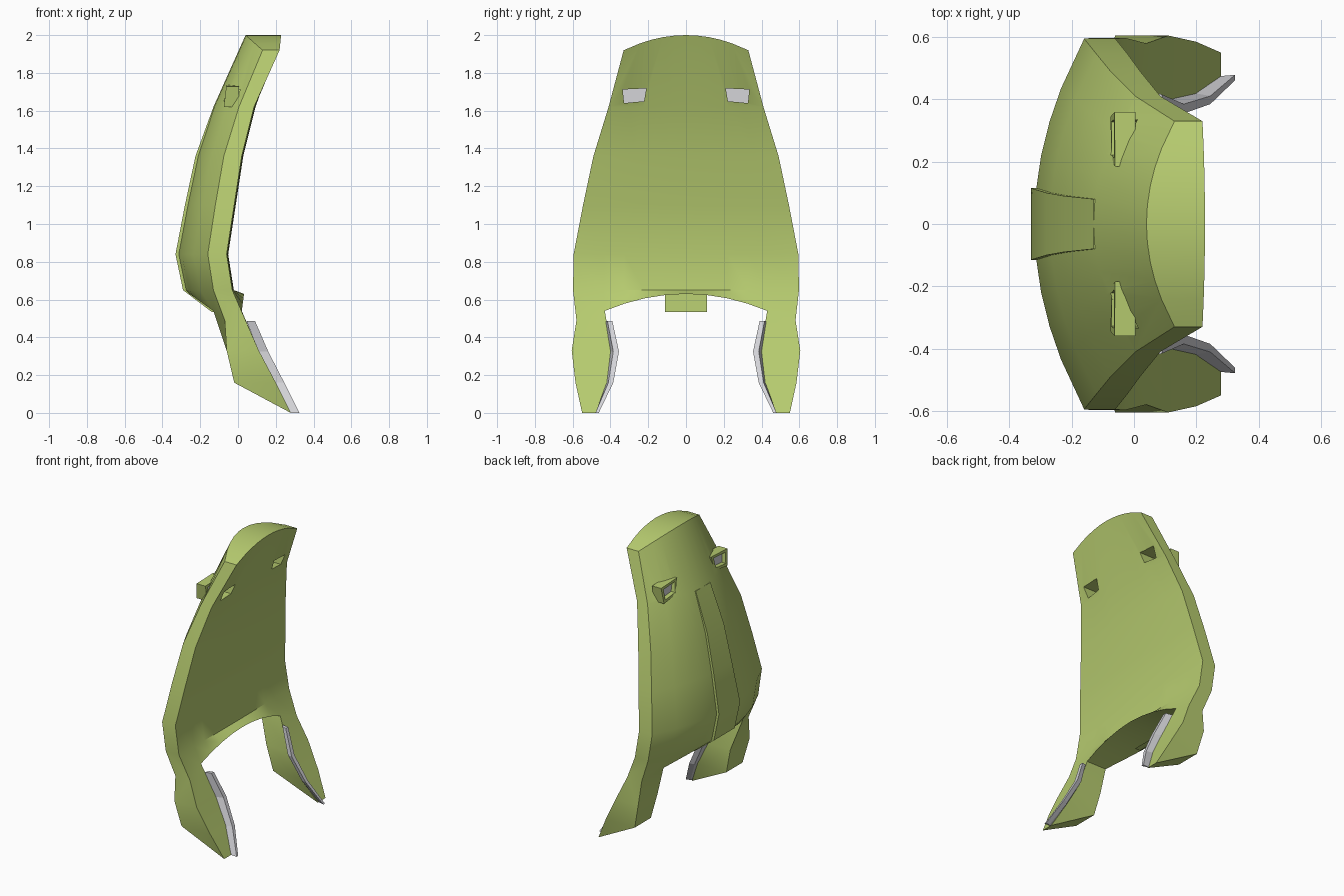
import bpy, bmesh, math

if "Cube" in bpy.data.objects:
    bpy.data.objects.remove(bpy.data.objects["Cube"])

def material(name, rgb):
    m = bpy.data.materials.new(name)
    m.diffuse_color = (*rgb, 1)
    m.use_nodes = True
    m.node_tree.nodes["Principled BSDF"].inputs["Base Color"].default_value = m.diffuse_color
    return m

green = material("olive_green", (0.47, 0.60, 0.16))
grey = material("light_grey", (0.66, 0.66, 0.69))

def make(name, bm, mat):
    bmesh.ops.recalc_face_normals(bm, faces=bm.faces)
    me = bpy.data.meshes.new(name)
    bm.to_mesh(me)
    bm.free()
    me.materials.append(mat)
    ob = bpy.data.objects.new(name, me)
    bpy.context.collection.objects.link(ob)
    return ob

def bridge(bm, a, b):
    n = len(a)
    for i in range(n):
        j = (i + 1) % n
        bm.faces.new((a[i], a[j], b[j], b[i]))

def loft(name, rings, mat, closed=False):
    """Skin a series of cross-sections; cap the ends, or join them as a tube."""
    bm = bmesh.new()
    vs = [[bm.verts.new(p) for p in r] for r in rings]
    for a, b in zip(vs, vs[1:]):
        bridge(bm, a, b)
    if closed:
        bridge(bm, vs[-1], vs[0])
    else:
        bm.faces.new(vs[0])
        bm.faces.new(vs[-1])
    return make(name, bm, mat)

def smooth(ob, deg=25):
    bpy.ops.object.select_all(action='DESELECT')
    ob.select_set(True)
    bpy.context.view_layer.objects.active = ob
    bpy.ops.object.shade_smooth_by_angle(angle=math.radians(deg))

# Shell levels: half width, outer centre x, outer rim x, inner x, rim z, centre z
LEVELS = [
    (0.33, 0.04, 0.13, 0.22, 1.92, 2.00),
    (0.41, -0.13, 0.005, 0.085, 1.62, 1.62),
    (0.49, -0.215, -0.075, 0.02, 1.36, 1.36),
    (0.545, -0.27, -0.12, -0.02, 1.10, 1.10),
    (0.595, -0.32, -0.16, -0.06, 0.84, 0.84),
    (0.598, -0.28, -0.13, -0.03, 0.65, 0.65),
]
HALF = [0.18, 0.37, 0.55, 0.73, 1.0]
US = [-u for u in reversed(HALF)] + [0] + HALF
LAST = len(US) - 1

# Shell with two legs
bm = bmesh.new()
outer, inner = [], []
for w, xc, xe, xi, ze, zc in LEVELS:
    ro, ri = [], []
    for u in US:
        k = 1 - u * u
        z = ze + (zc - ze) * k
        ro.append(bm.verts.new((xe + (xc - xe) * k, w * u, z)))
        ri.append(bm.verts.new((xi + 0.008 * k, w * u, z)))
    outer.append(ro)
    inner.append(ri)

# Arched lower edge between the legs
ro, ri = [], []
for u in US:
    if abs(u) == 1:
        ro.append(bm.verts.new((-0.07, 0.58 * u, 0.49)))
        ri.append(bm.verts.new((0.04, 0.58 * u, 0.49)))
    else:
        t = u / 0.73
        k = 1 - t * t
        ro.append(bm.verts.new((-0.13 - 0.14 * k, 0.43 * t, 0.54 + 0.10 * k)))
        ri.append(bm.verts.new((0.02 + 0.012 * k, 0.43 * t, 0.54 + 0.09 * k)))
outer.append(ro)
inner.append(ri)

for grid in (outer, inner):
    for a, b in zip(grid, grid[1:]):
        for i in range(LAST):
            bm.faces.new((a[i], a[i + 1], b[i + 1], b[i]))
for i in range(len(outer) - 1):
    for c in (0, LAST):
        bm.faces.new((outer[i][c], outer[i + 1][c], inner[i + 1][c], inner[i][c]))
for i in range(LAST):
    bm.faces.new((outer[0][i], outer[0][i + 1], inner[0][i + 1], inner[0][i]))
    if 0 < i < LAST - 1:
        bm.faces.new((ro[i], ro[i + 1], ri[i + 1], ri[i]))

# Legs: inner x, outer x, near y, far y, inner z, outer z
LEGS = [
    (0.11, -0.06, 0.395, 0.605, 0.33, 0.33),
    (0.20, -0.02, 0.41, 0.585, 0.16, 0.16),
    (0.28, 0.27, 0.465, 0.55, 0.0, 0.005),
]
for s, near, far in ((-1, 1, 0), (1, LAST - 1, LAST)):
    prev = [ri[near], ri[far], ro[far], ro[near]]
    for xi, xo, yn, yf, zi, zo in LEGS:
        ring = [bm.verts.new(p) for p in ((xi, s * yn, zi), (xi, s * yf, zi),
                                          (xo, s * yf, zo), (xo, s * yn, zo))]
        bridge(bm, prev, ring)
        prev = ring
    bm.faces.new(prev)
shell = make("shell", bm, green)

# Eye openings: tunnels through the shell, raised frames and panes
HOLE = [(0.21, 1.718), (0.335, 1.712), (0.328, 1.64), (0.222, 1.65)]
FRAME = [(0.185, 1.735), (0.36, 1.728), (0.345, 1.62), (0.205, 1.635)]

def section(pts, s, x, lean=0.0):
    return [(x + lean * (z - 1.68), s * y, z) for y, z in pts]

for s, side in ((-1, "near"), (1, "far")):
    cutter = loft("eye_cutter_" + side, [section(HOLE, s, -0.3), section(HOLE, s, 0.4)], green)
    cutter.hide_render = True
    mod = shell.modifiers.new("eye_hole", 'BOOLEAN')
    mod.operation = 'DIFFERENCE'
    mod.solver = 'EXACT'
    mod.object = cutter
    bpy.context.view_layer.objects.active = shell
    bpy.ops.object.modifier_apply(modifier=mod.name)
    bpy.data.objects.remove(cutter)

    loft("eye_frame_" + side, [
        section(FRAME, s, -0.068, 0.12), section(FRAME, s, 0.005),
        section(HOLE, s, 0.005), section(HOLE, s, -0.068, 0.12)], green, closed=True)
    loft("eye_pane_" + side, [section(HOLE, s, -0.042), section(HOLE, s, -0.036)], grey)

    # Blades along the inner edges of the legs
    blade = [
        (0.045, 0.09, 0.425, 0.39, 0.487),
        (0.11, 0.16, 0.40, 0.355, 0.325),
        (0.195, 0.245, 0.42, 0.385, 0.16),
        (0.28, 0.325, 0.475, 0.462, 0.0),
    ]
    loft("leg_blade_" + side, [
        [(a, s * yo, z), (b, s * (yo * 0.4 + yi * 0.6 + 0.012), z),
         (b, s * yi, z), (a + 0.015, s * (yi + 0.008), z)]
        for a, b, yo, yi, z in blade], grey)

smooth(shell)

# Raised strip down the middle of the back, curling under at the bottom
STRIP = [(-0.13, 1.62, 0.08), (-0.225, 1.36, 0.09), (-0.281, 1.10, 0.10),
         (-0.331, 0.84, 0.115), (-0.291, 0.65, 0.113), (-0.14, 0.535, 0.11)]
strip = loft("back_strip", [
    [(x, -h, z), (x, h, z), (x + 0.04, h, z), (x + 0.04, -h, z)]
    for x, z, h in STRIP], green)
smooth(strip)
